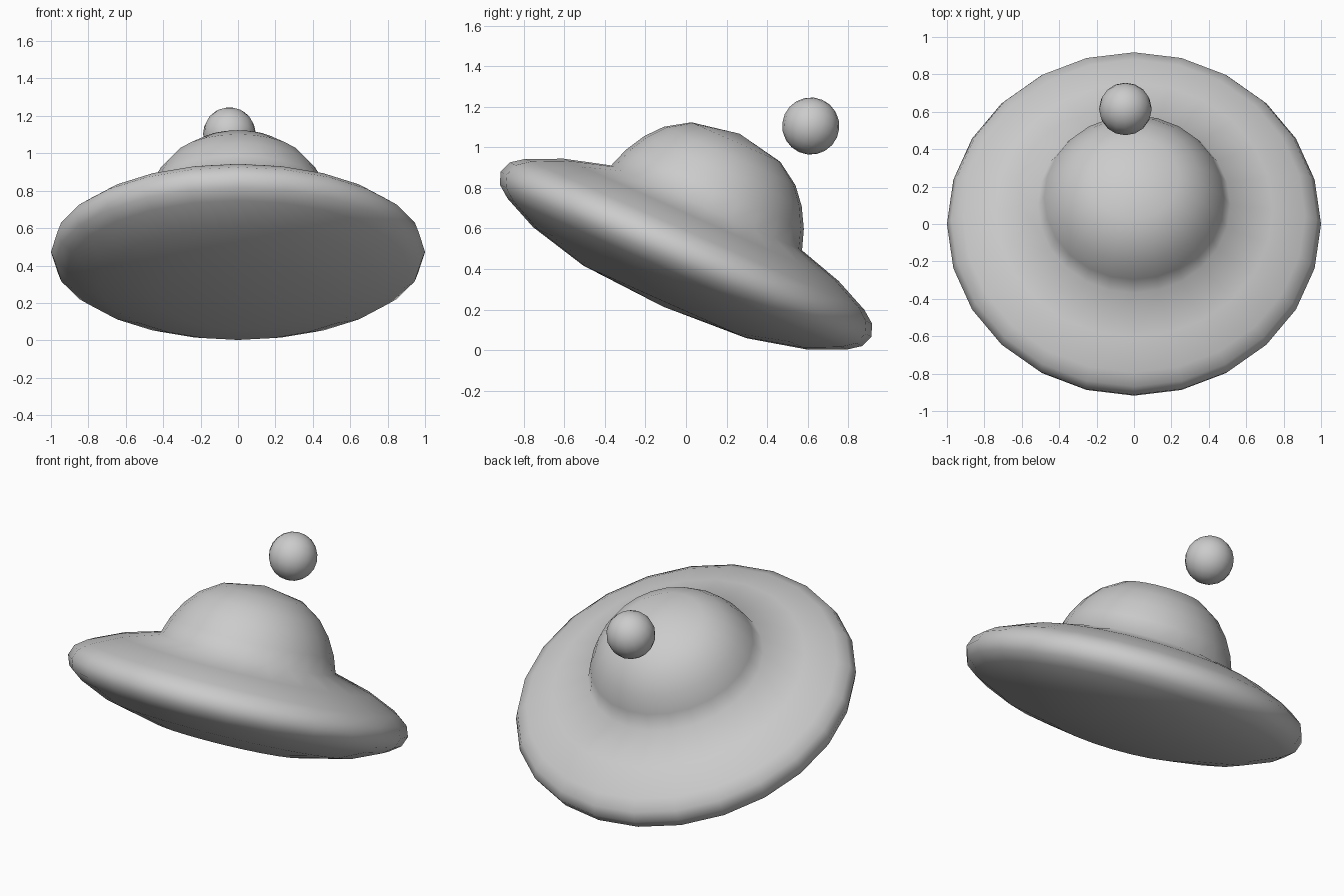
import bpy, bmesh
from math import radians, pi
from mathutils import Matrix, Vector

if "Cube" in bpy.data.objects:
    bpy.data.objects.remove(bpy.data.objects["Cube"])

TILT = Matrix.Rotation(radians(-24), 4, 'X')


def finish(name, bm, centre):
    mesh = bpy.data.meshes.new(name)
    bmesh.ops.recalc_face_normals(bm, faces=bm.faces)
    bm.to_mesh(mesh)
    bm.free()
    for p in mesh.polygons:
        p.use_smooth = True
    ob = bpy.data.objects.new(name, mesh)
    ob.matrix_world = Matrix.Translation(centre) @ TILT
    bpy.context.collection.objects.link(ob)
    return ob


def lathe(name, profile, centre, sides):
    bm = bmesh.new()
    verts = [bm.verts.new((r, 0, z)) for r, z in profile]
    edges = [bm.edges.new(pair) for pair in zip(verts, verts[1:])]
    bmesh.ops.spin(bm, geom=verts + edges, cent=(0, 0, 0), axis=(0, 0, 1),
                   angle=2 * pi, steps=sides)
    bmesh.ops.remove_doubles(bm, verts=bm.verts, dist=0.0005)
    return finish(name, bm, centre)


# saucer: shared lens-shaped rim, with the dome growing out of its top
rim = [(0.44, -0.257), (0.742, -0.185), (0.915, -0.107), (0.978, -0.06), (1, 0),
       (0.978, 0.06), (0.915, 0.107), (0.742, 0.185)]
dome = [(0.515, 0.25), (0.48, 0.35), (0.425, 0.448), (0.355, 0.53), (0.24, 0.605), (0, 0.65)]
lathe("saucer_with_dome", [(0, -0.282)] + rim + dome, Vector((0, 0, 0.473)), 24)

# small ball floating behind the dome
bm = bmesh.new()
bmesh.ops.create_uvsphere(bm, u_segments=16, v_segments=10, radius=0.141)
finish("floating_ball", bm, Vector((-0.046, 0.615, 1.105)))
